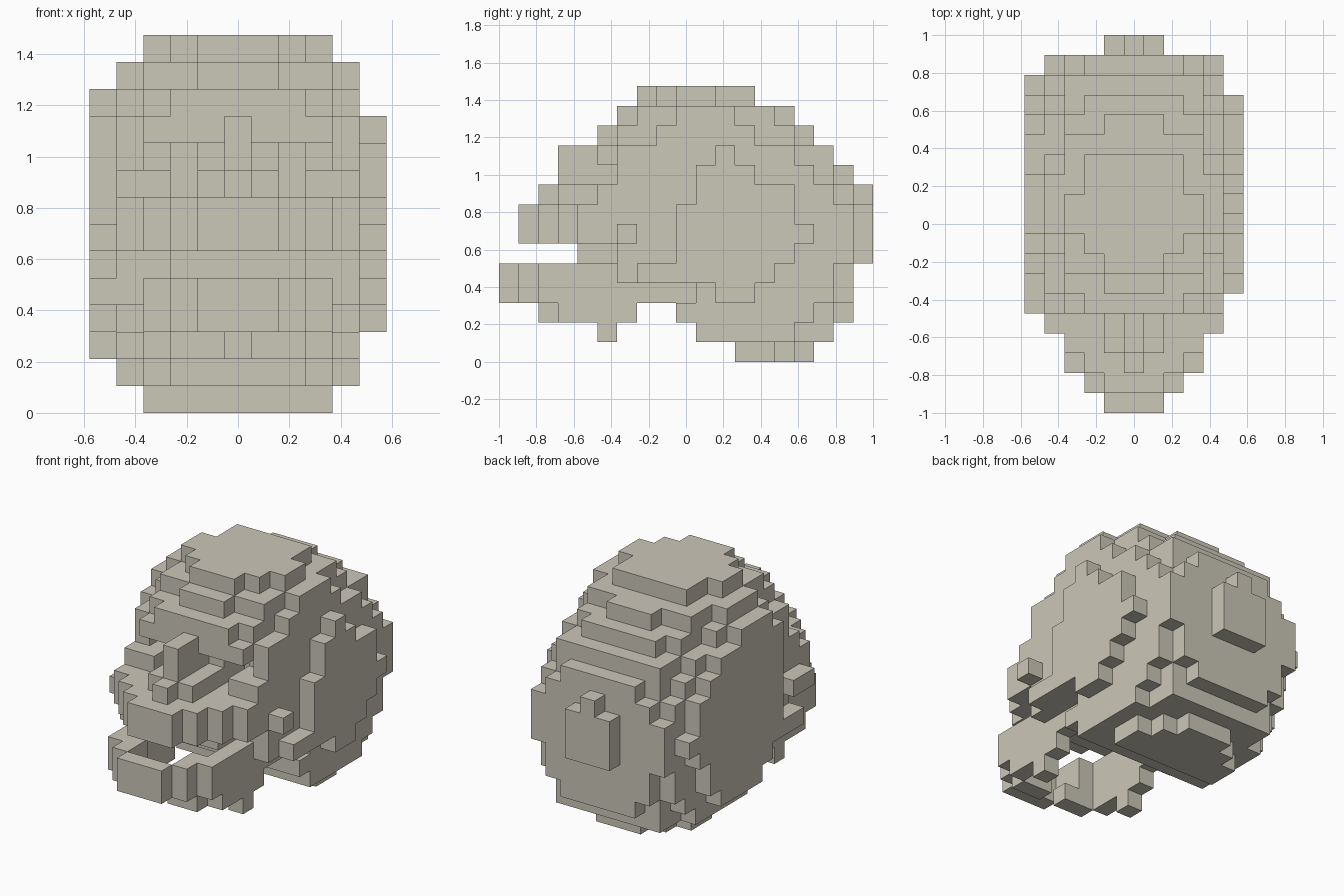
import bpy
import bmesh
from mathutils import Vector

if "Cube" in bpy.data.objects:
    bpy.data.objects.remove(bpy.data.objects["Cube"], do_unlink=True)

U = 2 / 19                      # edge of one block
MID = 5                         # middle column across the width
AXES = [Vector((1, 0, 0)), Vector((0, 1, 0)), Vector((0, 0, 1))]

bone = bpy.data.materials.new("bone")
bone.use_nodes = True
bone.diffuse_color = (0.60, 0.57, 0.48, 1)
bone.node_tree.nodes["Principled BSDF"].inputs["Base Color"].default_value = bone.diffuse_color


def box(xs, ys, zs):
    """Cells of a block given inclusive ranges."""
    return {(x, y, z) for x in range(xs[0], xs[1] + 1)
            for y in range(ys[0], ys[1] + 1)
            for z in range(zs[0], zs[1] + 1)}


def mid(half, ys, zs):
    """Block centred across the width."""
    return box((MID - half, MID + half), ys, zs)


def pair(near, far, ys, zs):
    """Two mirrored blocks, given distances from the middle."""
    return (box((MID + near, MID + far), ys, zs)
            | box((MID - far, MID - near), ys, zs))


# Cranium: stacked layers, each made of (half width, first row, last row)
layers = [
    [(3, 12, 13), (2, 12, 14), (1, 12, 15)],
    [(4, 10, 14), (3, 10, 16)],
    [(4, 9, 15), (3, 9, 16), (2, 9, 17)],
    [(4, 10, 16), (3, 9, 17)],
    [(4, 9, 16), (3, 9, 17)],
    [(4, 6, 17)],
    [(4, 6, 17)],
    [(4, 6, 17)],
    [(4, 6, 16), (3, 5, 17)],
    [(4, 6, 15), (3, 6, 16), (2, 6, 17)],
    [(4, 6, 14), (3, 5, 16)],
    [(4, 8, 12), (3, 6, 14), (2, 5, 15)],
    [(4, 9, 11), (3, 7, 13), (1, 6, 14)],
    [(3, 9, 10), (2, 8, 12), (1, 7, 12)],
]
cranium = set()
for z, steps in enumerate(layers):
    for half, y0, y1 in steps:
        cranium |= mid(half, (y0, y1), (z, z))
cranium |= mid(1, (18, 18), (5, 7)) | mid(0, (18, 18), (8, 8))

# Eye sockets hollowed out of the front
cranium -= pair(2, 2, (4, 7), (8, 9)) | pair(3, 3, (4, 6), (9, 9))

# Temple plates: rows from bottom to top, the -x one a little larger
left_temple, right_temple = set(), set()
for z, (y0, y1) in enumerate([(11, 12), (7, 13), (9, 14), (9, 15),
                              (9, 14), (10, 14), (10, 12), (11, 11)], 3):
    left_temple |= box((10, 10), (y0, y1), (z, z))
for z, (y0, y1) in enumerate([(10, 13), (9, 14), (6, 14), (8, 15), (8, 16),
                              (8, 15), (8, 15), (8, 14), (8, 13), (9, 11)], 2):
    right_temple |= box((0, 0), (y0, y1), (z, z))

# Face: nose ridge, snout and palate
face = mid(0, (3, 5), (9, 10)) | mid(1, (3, 5), (8, 8)) | mid(0, (2, 2), (8, 8))
face |= mid(1, (1, 5), (6, 7)) | mid(2, (2, 5), (6, 7))
face |= mid(3, (4, 5), (6, 6)) | mid(2, (4, 5), (5, 5))

# Cheekbones and their outer knobs
cheeks = pair(3, 3, (3, 5), (6, 7))
cheeks |= pair(4, 4, (4, 5), (6, 7)) | pair(4, 4, (5, 5), (8, 8))
cheeks |= box((10, 10), (6, 6), (6, 6)) | box((0, 0), (5, 6), (6, 6))

# Lower jaw: open arch with arms reaching the cranium
jaw = mid(1, (0, 0), (3, 4)) | pair(2, 2, (1, 2), (3, 4))
jaw |= pair(3, 3, (2, 8), (3, 4)) | pair(3, 3, (3, 6), (2, 2))
jaw |= pair(1, 2, (2, 2), (2, 2)) | pair(4, 4, (6, 8), (4, 4))
jaw |= pair(3, 3, (5, 5), (1, 1))

parts = {"cranium": cranium, "left_temple": left_temple, "right_temple": right_temple,
         "face": face, "cheekbones": cheeks, "lower_jaw": jaw}
filled = set().union(*parts.values())


def build(name, cells):
    """Mesh the outer block faces and merge the flat ones."""
    bm = bmesh.new()
    for cell in sorted(cells):
        c = Vector(cell)
        for a in range(3):
            n, u, v = AXES[a], AXES[(a + 1) % 3], AXES[(a + 2) % 3]
            for sign in (1, -1):
                if tuple(int(t) for t in c + n * sign) in filled:
                    continue
                base = c + (n if sign > 0 else Vector())
                ring = [base, base + u, base + u + v, base + v]
                if sign < 0:
                    ring.reverse()
                bm.faces.new([bm.verts.new(((p.x - MID - 0.5) * U, p.y * U - 1, p.z * U))
                              for p in ring])
    bmesh.ops.remove_doubles(bm, verts=bm.verts, dist=U / 100)
    bmesh.ops.dissolve_limit(bm, angle_limit=0.01, verts=bm.verts, edges=bm.edges)
    mesh = bpy.data.meshes.new(name)
    bm.to_mesh(mesh)
    bm.free()
    mesh.materials.append(bone)
    bpy.context.collection.objects.link(bpy.data.objects.new(name, mesh))


taken = set()
for name, cells in parts.items():
    build(name, cells - taken)
    taken |= cells
